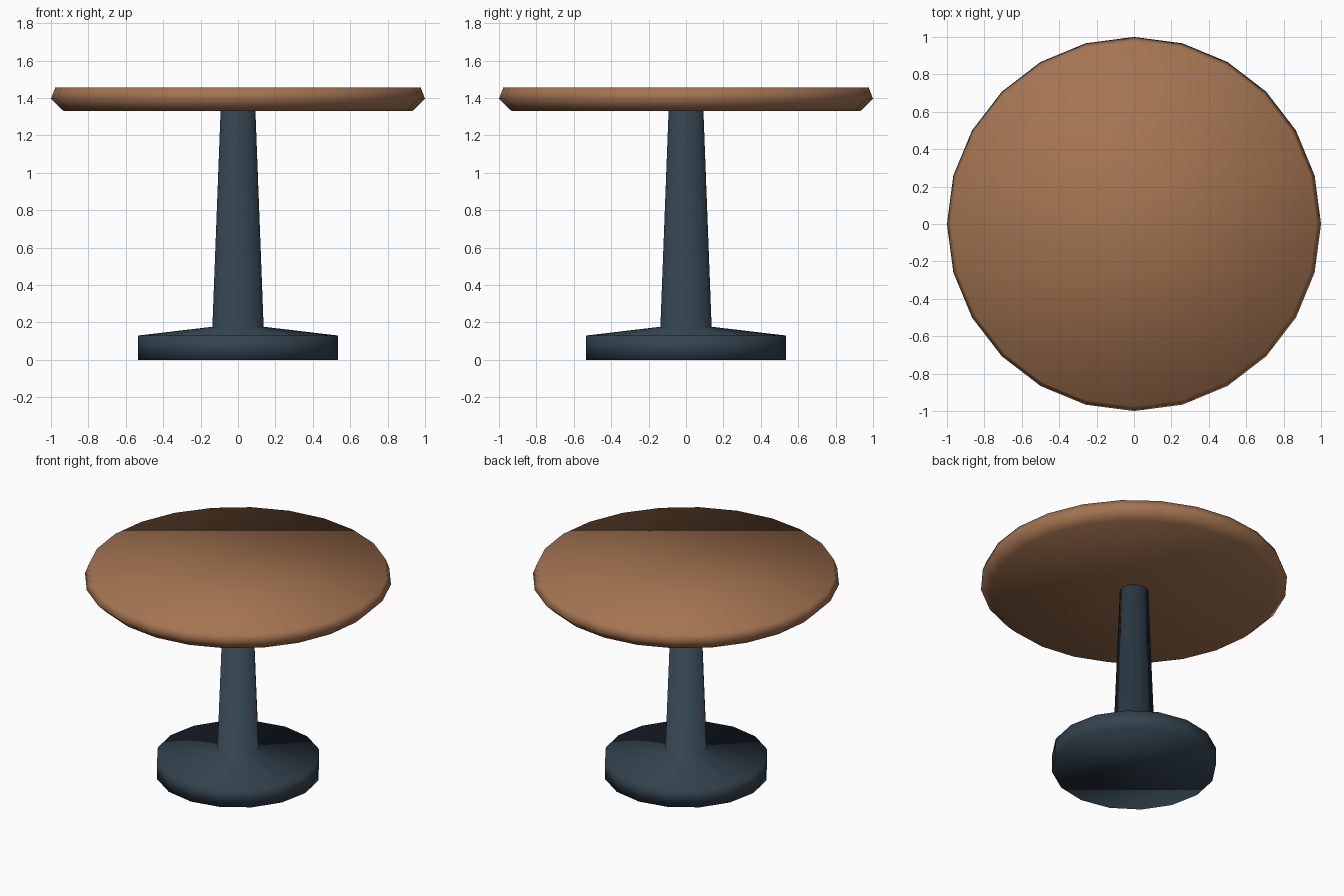
import bpy
import bmesh
from math import cos, sin, tau

cube = bpy.data.objects.get("Cube")
if cube:
    bpy.data.objects.remove(cube, do_unlink=True)


def make_material(name, rgb):
    mat = bpy.data.materials.new(name)
    mat.use_nodes = True
    color = (*rgb, 1.0)
    mat.diffuse_color = color
    mat.node_tree.nodes["Principled BSDF"].inputs["Base Color"].default_value = color
    return mat


def lathe(name, profile, sides, mat):
    """Turn a (radius, height) profile, listed bottom to top, into a capped solid."""
    bm = bmesh.new()
    rings = [[bm.verts.new((r * cos(tau * i / sides), r * sin(tau * i / sides), z))
              for i in range(sides)] for r, z in profile]
    for low, high in zip(rings, rings[1:]):
        for i in range(sides):
            j = (i + 1) % sides
            bm.faces.new((low[i], low[j], high[j], high[i]))
    bm.faces.new(rings[0][::-1])
    bm.faces.new(rings[-1])
    for face in bm.faces:
        face.smooth = True
    mesh = bpy.data.meshes.new(name)
    bm.to_mesh(mesh)
    bm.free()
    mesh.materials.append(mat)
    obj = bpy.data.objects.new(name, mesh)
    bpy.context.collection.objects.link(obj)
    return obj


wood = make_material("warm wood", (0.37, 0.175, 0.082))
metal = make_material("dark slate metal", (0.033, 0.056, 0.078))

# Round foot flowing into the tapered stem
lathe("pedestal", [(0.535, 0), (0.535, 0.13), (0.137, 0.177), (0.093, 1.335)], 16, metal)

# Disc top with bevelled rim
lathe("tabletop", [(0.932, 1.33), (1.0, 1.395), (0.977, 1.457)], 24, wood)
